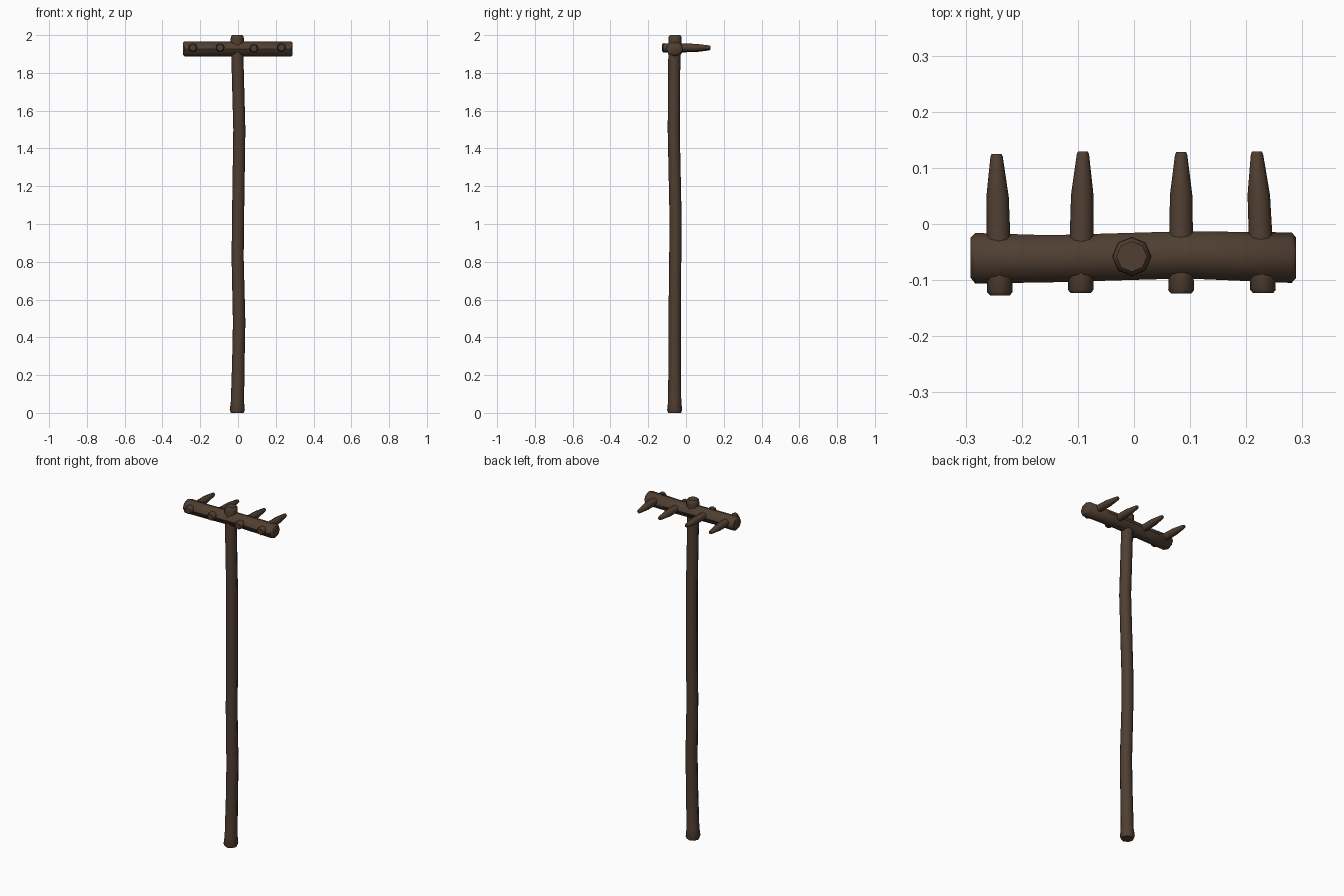
import bpy, bmesh, math
from mathutils import Vector

if "Cube" in bpy.data.objects:
    bpy.data.objects.remove(bpy.data.objects["Cube"])

wood = bpy.data.materials.new("dark brown wood")
wood.diffuse_color = (0.080, 0.049, 0.031, 1)
wood.use_nodes = True
wood.node_tree.nodes["Principled BSDF"].inputs["Base Color"].default_value = wood.diffuse_color


def lathe(name, axis, rings, sides=8, turn=0.0):
    """Loft round rings (centre, radius_u, radius_v) along x, y or z and cap the ends."""
    u, v = {"x": ((0, 1, 0), (0, 0, 1)),
            "y": ((0, 0, 1), (1, 0, 0)),
            "z": ((1, 0, 0), (0, 1, 0))}[axis]
    u, v = Vector(u), Vector(v)
    bm = bmesh.new()
    loops = []
    for centre, ru, rv in rings:
        loop = []
        for i in range(sides):
            a = 2 * math.pi * i / sides + turn
            loop.append(bm.verts.new(Vector(centre) + u * ru * math.cos(a) + v * rv * math.sin(a)))
        loops.append(loop)
    for a, b in zip(loops, loops[1:]):
        for i in range(sides):
            j = (i + 1) % sides
            bm.faces.new((a[i], a[j], b[j], b[i]))
    bm.faces.new(loops[0][::-1])
    bm.faces.new(loops[-1])
    bmesh.ops.recalc_face_normals(bm, faces=bm.faces)
    mesh = bpy.data.meshes.new(name)
    bm.to_mesh(mesh)
    bm.free()
    mesh.materials.append(wood)
    obj = bpy.data.objects.new(name, mesh)
    bpy.context.collection.objects.link(obj)
    bpy.context.view_layer.objects.active = obj
    obj.select_set(True)
    bpy.ops.object.shade_smooth_by_angle(angle=math.radians(46))
    obj.select_set(False)
    return obj


# Slightly crooked pole: x, y, z, radius
pole = [(-0.004, -0.06, 0.0, 0.034), (-0.004, -0.06, 0.015, 0.040),
        (-0.003, -0.06, 0.06, 0.035), (0.002, -0.06, 0.28, 0.033),
        (0.006, -0.06, 0.48, 0.033), (-0.002, -0.057, 0.82, 0.032),
        (0.0, -0.055, 1.02, 0.032), (0.007, -0.065, 1.5, 0.032),
        (-0.003, -0.062, 1.87, 0.032), (-0.004, -0.058, 1.975, 0.035),
        (-0.004, -0.058, 1.992, 0.034), (-0.004, -0.058, 2.0, 0.027)]
lathe("pole", "z", [((x, y, z), r, r) for x, y, z, r in pole])

# Gently bowed cross bar: x, y, radius in y, radius in z
bar = [(-0.291, -0.060, 0.036, 0.032), (-0.283, -0.061, 0.045, 0.040),
       (-0.150, -0.062, 0.042, 0.039), (0.090, -0.055, 0.042, 0.039),
       (0.281, -0.060, 0.045, 0.040), (0.289, -0.060, 0.036, 0.032)]
lathe("cross_bar", "x", [((x, y, 1.927), ry, rz) for x, y, ry, rz in bar])

# Four pegs pushed through the bar: head x, tip x, shift in y, height
pegs = [(-0.239, -0.245, -0.002, 1.934), (-0.095, -0.091, 0.002, 1.934),
        (0.084, 0.084, 0.001, 1.930), (0.230, 0.219, 0.002, 1.934)]
outline = [(-0.125, 0.018), (-0.119, 0.023), (-0.085, 0.022),
           (0.050, 0.020), (0.122, 0.011), (0.127, 0.009)]
for n, (x0, x1, dy, z) in enumerate(pegs, 1):
    rings = []
    for y, r in outline:
        t = (y + 0.125) / 0.252
        rings.append(((x0 + (x1 - x0) * t, y + dy, z), r, r))
    lathe(f"tooth_{n}", "y", rings)
